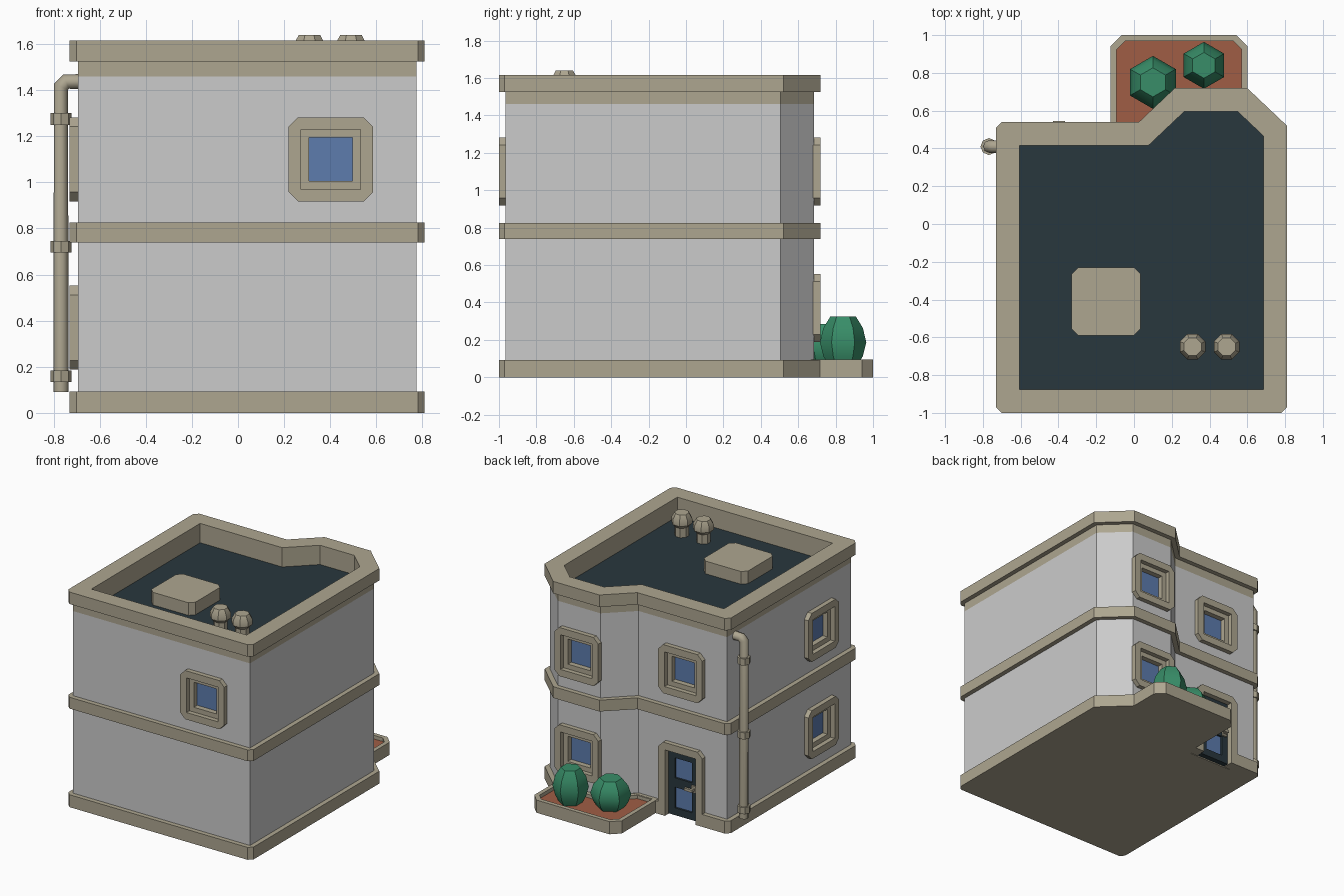
import bpy, bmesh
from math import pi, cos, sin
from mathutils import Vector, Matrix

if "Cube" in bpy.data.objects:
    bpy.data.objects.remove(bpy.data.objects["Cube"])


def mat(name, r, g, b):
    m = bpy.data.materials.new(name)
    m.diffuse_color = (r, g, b, 1)
    m.use_nodes = True
    m.node_tree.nodes["Principled BSDF"].inputs["Base Color"].default_value = m.diffuse_color
    return m


STONE = mat("stone", .42, .38, .28)
DARK = mat("dark_teal", .022, .038, .047)
SOIL = mat("soil", .35, .11, .06)
GLASS = mat("glass", .11, .20, .42)
LEAF = mat("leaf", .04, .27, .14)


def loft(name, rings, m=None, closed=False, M=Matrix()):
    """Skin equal-length point rings; cap the ends or close the loop."""
    bm = bmesh.new()
    vs = [[bm.verts.new(M @ Vector(p)) for p in r] for r in rings]
    n = len(rings[0])
    for a, b in list(zip(vs, vs[1:])) + ([(vs[-1], vs[0])] if closed else []):
        for i in range(n):
            j = (i + 1) % n
            bm.faces.new((a[i], a[j], b[j], b[i]))
    if not closed:
        bm.faces.new(vs[0])
        bm.faces.new(vs[-1])
    bmesh.ops.remove_doubles(bm, verts=bm.verts, dist=1e-5)
    bmesh.ops.recalc_face_normals(bm, faces=bm.faces)
    me = bpy.data.meshes.new(name)
    bm.to_mesh(me)
    bm.free()
    ob = bpy.data.objects.new(name, me)
    bpy.context.collection.objects.link(ob)
    if m:
        me.materials.append(m)
    return ob


def offset(poly, d):
    """Mitred outward offset of a counter-clockwise outline."""
    out = []
    for i, p in enumerate(poly):
        p = Vector(p)
        e = (p - Vector(poly[i - 1])).normalized()
        f = (Vector(poly[(i + 1) % len(poly)]) - p).normalized()
        a, b = Vector((e.y, -e.x)), Vector((f.y, -f.x))
        out.append(p + (a + b) * d / (1 + a.dot(b)))
    return out


def chamfer(poly, c, idx):
    out = []
    for i, p in enumerate(poly):
        p = Vector(p)
        if i in idx:
            for q in (poly[i - 1], poly[(i + 1) % len(poly)]):
                out.append(p + (Vector(q) - p).normalized() * c)
        else:
            out.append(p)
    return out


def at_z(poly, z):
    return [(p[0], p[1], z) for p in poly]


def at_y(poly, y):
    return [(p[0], y, p[1]) for p in poly]


def rect(x0, x1, y0, y1):
    return [(x0, y0), (x1, y0), (x1, y1), (x0, y1)]


def prism(name, poly, z0, z1, m=None):
    return loft(name, [at_z(poly, z0), at_z(poly, z1)], m)


def panel(name, poly, y0, y1, m, M):
    return loft(name, [at_y(poly, y0), at_y(poly, y1)], m, M=M)


def lathe(name, prof, x, y, n, turn, m, angle):
    ob = loft(name, [[(x + r * cos(turn + 2 * pi * i / n), y + r * sin(turn + 2 * pi * i / n), z)
                      for i in range(n)] for r, z in prof], m)
    bpy.ops.object.select_all(action='DESELECT')
    ob.select_set(True)
    bpy.context.view_layer.objects.active = ob
    bpy.ops.object.shade_smooth_by_angle(angle=angle)
    return ob


# Walls and trim outlines
WALL = [(-.695, -.965), (.775, -.965), (.775, .505), (.585, .685), (.23, .685), (.04, .505), (-.695, .505)]
SQUARE = {0, 1, 6}
BAND = chamfer(offset(WALL, .035), .03, SQUARE)
EDGE = chamfer(WALL, 0, SQUARE)
INNER = chamfer(offset(WALL, -.09), 0, SQUARE)
walls = prism("walls", WALL, .09, 1.46)
prism("floor_band", BAND, .74, .825, STONE)

# Plinth with a notch for the door
DX = -.33
notch = [(DX + .1825, .54), (DX + .1825, .455), (DX - .1825, .455), (DX - .1825, .54)]
prism("plinth", BAND[:-2] + notch + BAND[-2:], 0, .093, STONE)

# Parapet and roof
loft("parapet", [at_z(EDGE, 1.46), at_z(EDGE, 1.525), at_z(BAND, 1.525), at_z(BAND, 1.615),
                 at_z(INNER, 1.615), at_z(INNER, 1.46)], STONE, closed=True)
prism("roof", offset(WALL, -.05), 1.44, 1.47, DARK)
prism("roof_hatch", chamfer(rect(-.33, .035, -.59, -.23), .035, range(4)), 1.465, 1.565, STONE)
for x in (.31, .49):
    lathe("roof_vent", [(.05, 1.465), (.05, 1.54), (.073, 1.565), (.073, 1.6), (.05, 1.64)],
          x, -.65, 8, pi / 8, STONE, .6)


# Openings: local -y points out of the wall
def cut(poly, M):
    c = panel("opening_cutter", poly, -.1, .06, None, M)
    mod = walls.modifiers.new("opening", 'BOOLEAN')
    mod.operation, mod.solver, mod.object = 'DIFFERENCE', 'EXACT', c
    bpy.context.view_layer.objects.active = walls
    bpy.ops.object.modifier_apply(modifier=mod.name)
    bpy.data.objects.remove(c)


def wall_matrix(x, y, z, turn):
    return Matrix.Translation((x, y, z)) @ Matrix.Rotation(turn, 4, 'Z')


def sq(h, c=0):
    return chamfer(rect(-h, h, -h, h), c, range(4))


for x, y, z, turn in [(.4025, -.965, 1.1, 0), (-.695, -.593, 1.1, -pi / 2), (-.695, -.593, .37, -pi / 2),
                      (DX, .505, 1.1, pi), (.4075, .685, 1.1, pi), (.4075, .685, .37, pi)]:
    M = wall_matrix(x, y, z, turn)
    cut(sq(.14), M)
    loft("window_frame", [at_y(sq(.1825, .04), .02), at_y(sq(.1825, .04), -.035), at_y(sq(.13), -.035),
                          at_y(sq(.13), 0), at_y(sq(.094), 0), at_y(sq(.094), .045)],
         STONE, closed=True, M=M)
    panel("window_glass", sq(.1), .04, .055, GLASS, M)

# Door
M = wall_matrix(DX, .505, 0, pi)
cut(rect(-.135, .135, -.1, .5), M)
panel("door_frame", [(-.1825, 0), (-.127, 0), (-.127, .495), (.127, .495), (.127, 0), (.1825, 0),
                     (.1825, .51), (.1425, .55), (-.1425, .55), (-.1825, .51)], -.035, .045, STONE, M)
for s in (-1, 1):
    panel("door_stile", rect(s * .101 - .029, s * .101 + .029, .005, .497), .005, .045, DARK, M)
for z0, z1 in ((.005, .06), (.215, .285), (.435, .497)):
    panel("door_rail", rect(-.075, .075, z0, z1), .005, .045, DARK, M)
panel("door_glass", rect(-.08, .08, .03, .46), .02, .04, GLASS, M)
panel("handle_plate", rect(.072, .108, .22, .27), -.008, .01, STONE, M)
panel("handle_stem", rect(.08, .1, .235, .255), -.04, 0, STONE, M)
panel("handle_lever", rect(.035, .1, .235, .255), -.04, -.022, STONE, M)

# Planter and bushes
bed = rect(-.125, .602, .5, 1)
rim = chamfer(bed, .06, {2, 3})
soil = chamfer(offset(bed, -.032), .045, {2, 3})
loft("planter", [at_z(rim, 0), at_z(rim, .095), at_z(soil, .095), at_z(soil, .06)], STONE)
prism("planter_soil", soil, .05, .068, SOIL)
for x, y, r, top in ((.10, .75, .14, .285), (.37, .84, .124, .325)):
    h = top - .06
    lathe("bush", [(r * .62, .06), (r * .85, .06 + h * .2), (r, .06 + h * .48), (r * .85, .06 + h * .77),
                   (r * .55, top)], x, y, 6, pi / 6 * 3, LEAF, .7)

# Drainpipe
px, py = -.768, .41
cu = bpy.data.curves.new("drainpipe", 'CURVE')
cu.dimensions = '3D'
cu.bevel_depth, cu.bevel_resolution, cu.use_fill_caps = .033, 2, True
path = [(px, .09), (px, 1.415), (px + .022, 1.437), (-.68, 1.437)]
sp = cu.splines.new('POLY')
sp.points.add(len(path) - 1)
for p, (x, z) in zip(sp.points, path):
    p.co = (x, py, z, 1)
cu.materials.append(STONE)
pipe = bpy.data.objects.new("drainpipe", cu)
bpy.context.collection.objects.link(pipe)
for z in (.158, .72, 1.275):
    lathe("pipe_collar", [(.045, z - .025), (.045, z + .025)], px, py, 8, 0, STONE, .6)
